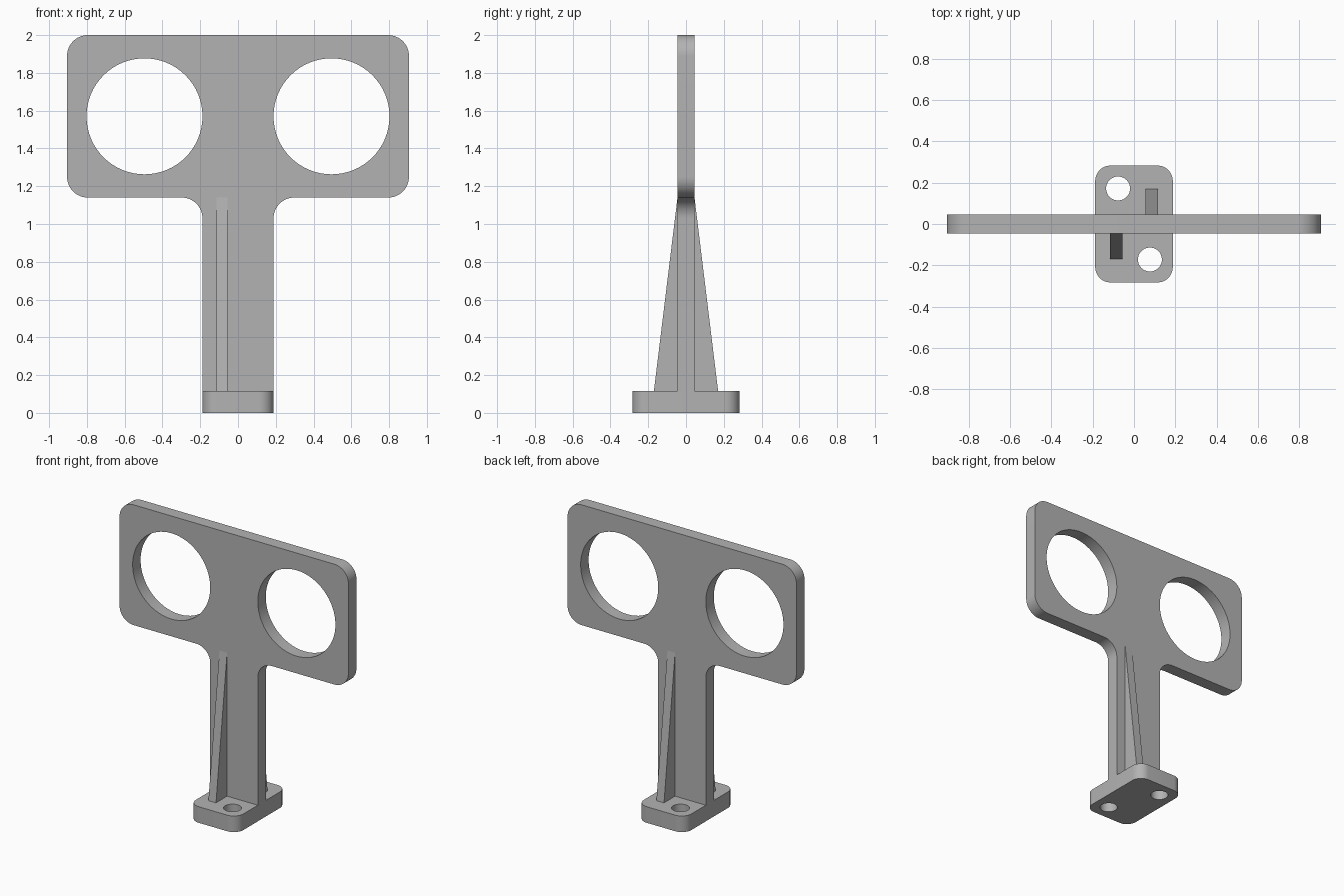
import bpy, bmesh, math
from mathutils import Matrix, Vector

cube = bpy.data.objects.get("Cube")
if cube:
    bpy.data.objects.remove(cube, do_unlink=True)

grey = bpy.data.materials.new("plain grey")
grey.use_nodes = True
COLOUR = (0.45, 0.45, 0.45, 1)
grey.diffuse_color = COLOUR
grey.node_tree.nodes["Principled BSDF"].inputs["Base Color"].default_value = COLOUR


def rounded(corners, radius, steps=12):
    """Outline with every right-angled corner, inner or outer, rounded off."""
    points = []
    for i, corner in enumerate(corners):
        p = Vector(corner)
        a = (Vector(corners[i - 1]) - p).normalized()
        b = (Vector(corners[(i + 1) % len(corners)]) - p).normalized()
        r = radius if not isinstance(radius, (list, tuple)) else radius[i]
        if r == 0:
            points.append(p)
            continue
        for k in range(steps + 1):
            t = math.pi / 2 * k / steps
            points.append(p + r * (a * (1 - math.sin(t)) + b * (1 - math.cos(t))))
    return points


def circle(x, y, r, count=64):
    turn = 2 * math.pi / count
    return [Vector((x + r * math.cos(i * turn), y + r * math.sin(i * turn))) for i in range(count)]


def finish(name, mesh):
    mesh.materials.clear()
    mesh.materials.append(grey)
    obj = bpy.data.objects.new(name, mesh)
    bpy.context.collection.objects.link(obj)
    bpy.ops.object.select_all(action="DESELECT")
    obj.select_set(True)
    bpy.context.view_layer.objects.active = obj
    bpy.ops.object.shade_smooth_by_angle(angle=math.radians(30))
    return obj


def slab(name, outlines, thickness, matrix):
    """Flat sheet with holes, extruded evenly about its own plane."""
    curve = bpy.data.curves.new(name, "CURVE")
    curve.dimensions = "2D"
    curve.fill_mode = "BOTH"
    curve.extrude = thickness / 2
    for points in outlines:
        spline = curve.splines.new("POLY")
        spline.points.add(len(points) - 1)
        for target, p in zip(spline.points, points):
            target.co = (p.x, p.y, 0, 1)
        spline.use_cyclic_u = True
    helper = bpy.data.objects.new("helper", curve)
    bpy.context.collection.objects.link(helper)
    bpy.context.view_layer.update()
    graph = bpy.context.evaluated_depsgraph_get()
    mesh = bpy.data.meshes.new_from_object(helper.evaluated_get(graph))
    bpy.data.objects.remove(helper, do_unlink=True)
    bm = bmesh.new()
    bm.from_mesh(mesh)
    bmesh.ops.remove_doubles(bm, verts=bm.verts, dist=0.0001)
    bmesh.ops.transform(bm, matrix=matrix, verts=bm.verts)
    bmesh.ops.recalc_face_normals(bm, faces=bm.faces)
    bm.to_mesh(mesh)
    bm.free()
    return finish(name, mesh)


# Main dimensions
HALF_WIDTH, STEM, PLATE_Z, TOP = 0.905, 0.188, 1.14, 2.0
BASE_TOP, BASE_Y, THICK = 0.115, 0.283, 0.09

# Upright plate and stem, with two large round openings
right_side = [(STEM, BASE_TOP), (STEM, PLATE_Z), (HALF_WIDTH, PLATE_Z), (HALF_WIDTH, TOP)]
left_side = [(-x, z) for x, z in reversed(right_side)]
radii = [0] + [0.11] * 6 + [0]
openings = [circle(s * 0.495, 1.57, 0.307) for s in (-1, 1)]
slab("upright_plate", [rounded(right_side + left_side, radii)] + openings, THICK,
     Matrix.Rotation(math.pi / 2, 4, "X"))

# Foot with two diagonal screw holes
foot = [(-STEM, -BASE_Y), (STEM, -BASE_Y), (STEM, BASE_Y), (-STEM, BASE_Y)]
screw_holes = [circle(s * 0.077, -s * 0.172, 0.058, 48) for s in (-1, 1)]
slab("foot", [rounded(foot, 0.075)] + screw_holes, BASE_TOP,
     Matrix.Translation((0, 0, BASE_TOP / 2)))

# Tapered ribs, one on each face of the stem
for name, side in (("front_rib", -1), ("back_rib", 1)):
    bm = bmesh.new()
    profile = [(THICK / 2, BASE_TOP), (0.17, BASE_TOP), (THICK / 2, PLATE_Z)]
    face = bm.faces.new([bm.verts.new((side * 0.085 - 0.03, side * y, z)) for y, z in profile])
    swept = bmesh.ops.extrude_face_region(bm, geom=[face])["geom"]
    moved = [v for v in swept if isinstance(v, bmesh.types.BMVert)]
    bmesh.ops.translate(bm, vec=(0.06, 0, 0), verts=moved)
    bmesh.ops.recalc_face_normals(bm, faces=bm.faces)
    mesh = bpy.data.meshes.new(name)
    bm.to_mesh(mesh)
    bm.free()
    finish(name, mesh)
